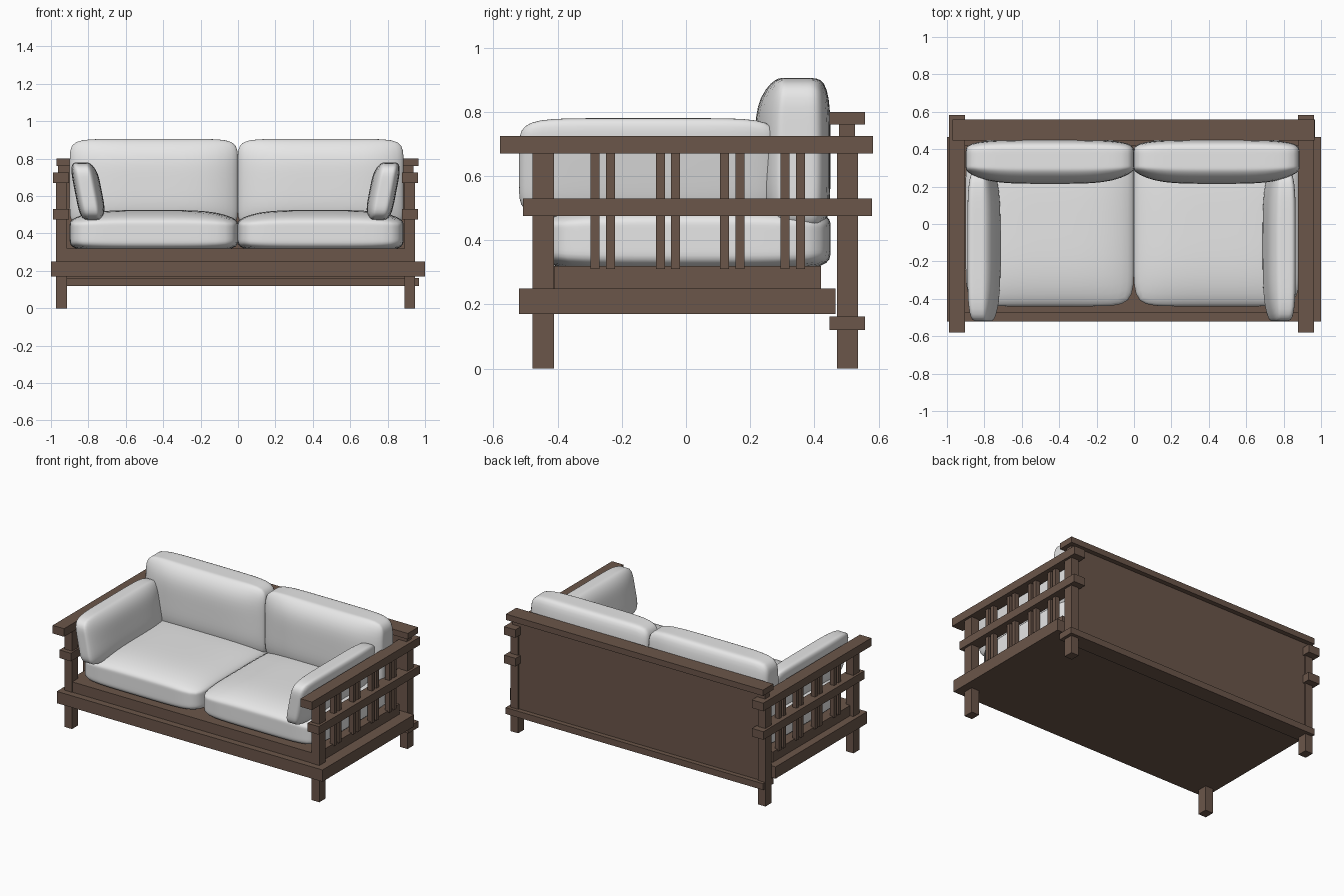
import bpy, bmesh
from mathutils import Vector

if "Cube" in bpy.data.objects:
    bpy.data.objects.remove(bpy.data.objects["Cube"])

def material(name, rgb):
    m = bpy.data.materials.new(name)
    m.diffuse_color = (*rgb, 1)
    m.use_nodes = True
    m.node_tree.nodes["Principled BSDF"].inputs["Base Color"].default_value = m.diffuse_color
    return m

WOOD = material("brown wood", (0.145, 0.092, 0.067))
CLOTH = material("light fabric", (0.8, 0.8, 0.8))
CX = -0.013  # middle of the frame

def add(name, bm, mat):
    me = bpy.data.meshes.new(name)
    bmesh.ops.recalc_face_normals(bm, faces=bm.faces)
    bm.to_mesh(me)
    bm.free()
    me.materials.append(mat)
    ob = bpy.data.objects.new(name, me)
    bpy.context.collection.objects.link(ob)
    return ob

def box(name, x0, x1, y0, y1, z0, z1):
    bm = bmesh.new()
    bmesh.ops.create_cube(bm, size=1)
    for v in bm.verts:
        v.co = ((x0 + x1) / 2 + v.co.x * (x1 - x0),
                (y0 + y1) / 2 + v.co.y * (y1 - y0),
                (z0 + z1) / 2 + v.co.z * (z1 - z0))
    return add(name, bm, WOOD)

def pillow(name, lo, hi, axis, side, bulge, lean=(0, 0), power=9):
    """Rounded box whose face on one side of an axis swells in the middle."""
    bm = bmesh.new()
    bmesh.ops.create_cube(bm, size=2)
    bmesh.ops.subdivide_edges(bm, edges=bm.edges[:], cuts=15, use_grid_fill=True)
    lo, hi = Vector(lo), Vector(hi)
    mid, half = (lo + hi) / 2, (hi - lo) / 2
    for v in bm.verts:
        p = v.co.copy()
        p /= sum(abs(c) ** power for c in p) ** (1 / power)
        a, b = [abs(p[i]) for i in range(3) if i != axis]
        k = bulge if p[axis] * side > 0 else 0.15
        p[axis] *= (1 - k * a ** 4) * (1 - k * b ** 4)
        v.co = mid + Vector(p[i] * half[i] for i in range(3))
        v.co.x += lean[0] * p.z
        v.co.y += lean[1] * p.z
    for f in bm.faces:
        f.smooth = True
    return add(name, bm, CLOTH)

# Base slab and seat platform
box("base_slab", -1, 1, -0.52, 0.465, 0.17, 0.25)
box("seat_platform", CX - 0.935, CX + 0.935, -0.41, 0.42, 0.25, 0.32)
box("front_seat_rail", CX - 0.91, CX + 0.91, -0.475, -0.40, 0.25, 0.32)

# Back panel with its two rails
box("back_panel", CX - 0.95, CX + 0.95, 0.476, 0.526, 0.15, 0.77)
box("back_top_rail", -0.97, 0.965, 0.447, 0.558, 0.76, 0.80)
box("back_bottom_rail", -0.97, 0.968, 0.447, 0.558, 0.12, 0.163)

# Legs, arm rails and paired slats on each side
for s, side in ((-1, "left"), (1, "right")):
    def side_box(name, a, b, *yz):
        xs = sorted((CX + s * a, CX + s * b))
        box(side + "_" + name, *xs, *yz)
    side_box("front_leg", 0.902, 0.96, -0.478, -0.411, 0, 0.68)
    side_box("back_leg", 0.902, 0.96, 0.47, 0.535, 0, 0.68)
    side_box("arm_top_rail", 0.89, 0.976, -0.58, 0.582, 0.67, 0.725)
    side_box("arm_middle_rail", 0.89, 0.976, -0.507, 0.58, 0.475, 0.53)
    for i, y in enumerate((-0.259, -0.056, 0.144, 0.332)):
        for j, d in enumerate((-0.024, 0.024)):
            side_box(f"slat_{i}_{j}", 0.915, 0.947, y + d - 0.014, y + d + 0.014, 0.31, 0.68)

    # Cushions for this half: seat, back and arm
    xs = (-0.9, 0.0) if s < 0 else (-0.002, 0.885)
    pillow(side + "_seat_cushion", (xs[0], -0.44, 0.30), (xs[1], 0.45, 0.525), 2, 1, 0.4)
    pillow(side + "_back_cushion", (xs[0], 0.215, 0.425), (xs[1], 0.45, 0.905), 1, -1, 0.5, (0, 0.0))
    ax = sorted((CX + s * 0.86, CX + s * 0.715))
    pillow(side + "_arm_cushion", (ax[0], -0.52, 0.47), (ax[1], 0.285, 0.78), 0, -s, 0.4, (s * 0.03, 0), 7)
